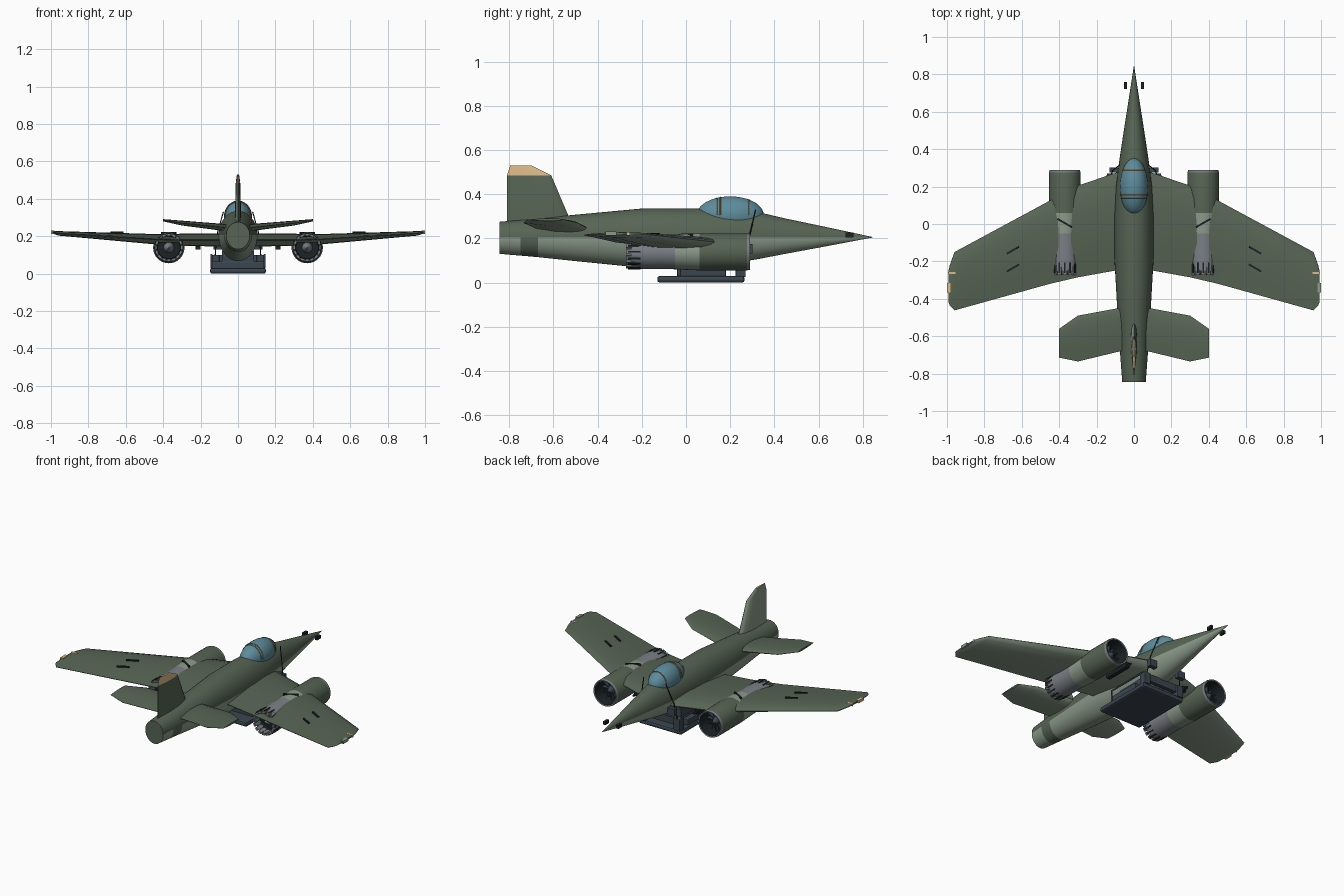
import bpy, bmesh, math
from mathutils import Vector, Matrix

cube = bpy.data.objects.get("Cube")
if cube:
    bpy.data.objects.remove(cube, do_unlink=True)


def material(name, r, g, b):
    m = bpy.data.materials.new(name)
    m.use_nodes = True
    m.diffuse_color = (r, g, b, 1)
    m.node_tree.nodes["Principled BSDF"].inputs["Base Color"].default_value = (r, g, b, 1)
    return m


GREEN = material("olive green", .095, .13, .09)
PALE = material("pale grey green", .26, .33, .255)
GREY = material("engine grey", .2, .215, .24)
SLATE = material("slate blue", .043, .062, .08)
BLACK = material("near black", .012, .016, .019)
GLASS = material("canopy blue", .11, .26, .33)
TAN = material("tan", .72, .5, .26)
FRAME = material("bronze frame", .34, .2, .07)


def finish(name, bm, mats, mirror=False, rule=None, smooth=35):
    bmesh.ops.recalc_face_normals(bm, faces=bm.faces)
    bm.normal_update()
    if rule:
        for f in bm.faces:
            f.material_index = rule(f.calc_center_median(), f.normal)
    me = bpy.data.meshes.new(name)
    bm.to_mesh(me)
    bm.free()
    for m in mats:
        me.materials.append(m)
    ob = bpy.data.objects.new(name, me)
    bpy.context.collection.objects.link(ob)
    if mirror:
        ob.modifiers.new("Mirror", 'MIRROR')
    if smooth:
        bpy.ops.object.select_all(action='DESELECT')
        ob.select_set(True)
        bpy.context.view_layer.objects.active = ob
        bpy.ops.object.shade_smooth_by_angle(angle=math.radians(smooth))
    return ob


def skin(rings):
    """Join matching rings of points into a capped tube."""
    bm = bmesh.new()
    vs = [[bm.verts.new(p) for p in ring] for ring in rings]
    n = len(vs[0])
    for i in range(len(vs) - 1):
        for j in range(n):
            k = (j + 1) % n
            f = bm.faces.new((vs[i][j], vs[i][k], vs[i + 1][k], vs[i + 1][j]))
            f.material_index = i
    for end in (vs[0], vs[-1]):
        bm.faces.new(end).material_index = 0
    return bm


def circle(y, r, cx, cz, n=32):
    return [(cx + r * math.cos(math.tau * i / n), y, cz + r * math.sin(math.tau * i / n))
            for i in range(n)]


def add_box(bm, lo, hi, matrix=Matrix()):
    lo, hi = Vector(lo), Vector(hi)
    place = Matrix.Translation((lo + hi) / 2) @ Matrix.Diagonal((*(hi - lo), 1))
    bmesh.ops.create_cube(bm, size=1, matrix=matrix @ place)


def box(name, lo, hi, mat, mirror=False, bevel=0):
    bm = bmesh.new()
    add_box(bm, lo, hi)
    ob = finish(name, bm, [mat], mirror, smooth=0)
    if bevel:
        mod = ob.modifiers.new("Bevel", 'BEVEL')
        mod.width, mod.segments = bevel, 2


def rod(name, points, radius, mat, mirror=False):
    """Sweep a small tube along a path."""
    cu = bpy.data.curves.new(name, 'CURVE')
    cu.dimensions, cu.bevel_depth, cu.bevel_resolution = '3D', radius, 1
    sp = cu.splines.new('POLY')
    sp.points.add(len(points) - 1)
    for p, co in zip(sp.points, points):
        p.co = (*co, 1)
    cu.materials.append(mat)
    ob = bpy.data.objects.new(name, cu)
    bpy.context.collection.objects.link(ob)
    if mirror:
        ob.modifiers.new("Mirror", 'MIRROR')


# Airfoil: chord fraction and half thickness
FOIL = [(0, 0), (.03, .2), (.12, .4), (.3, .5), (.6, .43), (.8, .23), (1, .03)]


def airfoil(span, lead, trail, offset, thick, upright=False):
    loop = FOIL + [(c, -h) for c, h in FOIL[:0:-1]]
    pts = []
    for c, h in loop:
        y, t = lead + (trail - lead) * c, offset + h * thick
        pts.append((t, y, span) if upright else (span, y, t))
    return pts


def underside(centre, normal):
    return int(normal.z < -.1)


# Fuselage: station, half width, height above and depth below the colour line
LINE = .205
STATIONS = [(-.845, .063, .07, .075), (-.75, .07, .078, .083), (-.67, .076, .085, .09),
            (-.5, .087, .102, .108), (-.2, .104, .13, .138), (.05, .104, .13, .138),
            (.2, .096, .124, .12), (.33, .08, .113, .098), (.45, .062, .085, .075),
            (.65, .031, .043, .038), (.845, .001, .001, .001)]
rings = []
for y, w, up, down in STATIONS:
    ring = []
    for x, _, s in circle(y, 1, 0, 0, 40):
        ring.append((x * w, y, LINE + s * (up if s > 0 else down)))
    rings.append(ring)
finish("fuselage", skin(rings), [GREEN, PALE],
       rule=lambda c, n: int(c.z < LINE - .0005 and not -.75 < c.y < -.67 and c.y > -.844))

# Wings and tailplanes, pale below
finish("wings", skin([airfoil(.05, .29, -.24, .18, .07), airfoil(.3, .205, -.285, .18, .066),
                      airfoil(.45, .125, -.32, .184, .055), airfoil(.96, -.15, -.462, .215, .024),
                      airfoil(.985, -.22, -.435, .22, .016), airfoil(.992, -.25, -.42, .221, .01)]),
       [GREEN, PALE], True, underside)
finish("tailplanes", skin([airfoil(.03, -.44, -.67, .242, .04), airfoil(.3, -.49, -.735, .27, .026),
                           airfoil(.4, -.56, -.715, .285, .012)]), [GREEN, PALE], True, underside)

# Fin, pale on its right face and tan-capped on its left
finish("tail_fin", skin([airfoil(.25, -.51, -.81, 0, .036, True),
                         airfoil(.485, -.61, -.81, 0, .024, True),
                         airfoil(.53, -.7, -.795, 0, .012, True)]),
       [GREEN, PALE, TAN], rule=lambda c, n: 1 if n.x < -.1 else 2 * int(c.z > .486))

# Slanted wing slots and nacelle straps: place, half length, angle
for name, place, half, angle in (("front_wing_slots", (.647, -.14, .217), .038, -30),
                                 ("rear_wing_slots", (.647, -.235, .213), .038, -30),
                                 ("nacelle_straps", (.37, .005, .216), .045, 30)):
    bm = bmesh.new()
    turn = Matrix.Translation(place) @ Matrix.Rotation(math.radians(angle), 4, 'Z')
    add_box(bm, (-half, -.005, -.008), (half, .005, .007), turn)
    finish(name, bm, [BLACK], True, smooth=0)

# Wing tip lamps
box("front_tip_lamps", (.955, -.266, .214), (.994, -.256, .228), TAN, True)
box("left_tip_lamp", (.98, -.365, .212), (1, -.315, .23), PALE)
box("right_tip_lamp", (-1, -.365, .212), (-.98, -.315, .23), TAN)

# Engine nacelles: station, radius, colour of the following band
EX, EZ = .37, .139
PROFILE = [(-.2, .004, BLACK), (-.2, .06, BLACK), (-.25, .066, GREY), (-.25, .073, GREY),
           (-.19, .078, GREY), (-.11, .077, GREY), (-.05, .079, PALE), (.06, .084, GREEN),
           (.275, .084, GREY), (.29, .081, GREY), (.288, .073, BLACK), (.2, .066, BLACK),
           (.2, .004, BLACK)]
finish("engine_nacelles", skin([circle(y, r, EX, EZ) for y, r, _ in PROFILE]),
       [m for _, _, m in PROFILE], True)

# Spinners inside intake and exhaust
for name, y0, y1, mat in (("intake_hubs", .2, .26, SLATE), ("exhaust_cones", -.2, -.26, GREY)):
    finish(name, skin([circle(y0, .028, EX, EZ, 16), circle((y0 + y1) / 2, .021, EX, EZ, 16),
                       circle(y1, .002, EX, EZ, 16)]), [mat] * 2, True)


def radial(name, count, lo, hi, mat):
    bm = bmesh.new()
    for i in range(count):
        turn = Matrix.Translation((EX, 0, EZ)) @ Matrix.Rotation(math.tau * i / count, 4, 'Y')
        add_box(bm, lo, hi, turn)
    finish(name, bm, [mat], True, smooth=0)


radial("intake_vanes", 12, (-.003, .2, .02), (.003, .225, .067), SLATE)
radial("exhaust_petals", 16, (-.01, -.272, .062), (.01, -.2, .075), GREY)
radial("petal_actuators", 16, (-.004, -.262, .073), (.004, -.205, .079), BLACK)

# Canopy with frame hoops
CY, CZ, A, B, C = .2, .305, .075, .152, .085
bm = bmesh.new()
bmesh.ops.create_uvsphere(bm, u_segments=32, v_segments=20, radius=1,
                          matrix=Matrix.Translation((0, CY, CZ)) @ Matrix.Diagonal((A, B, C, 1)))
finish("canopy", bm, [GLASS], smooth=60)
for i, y in enumerate((.14, .155, .285)):
    k = math.sqrt(1 - ((y - CY) / B) ** 2)
    rod(f"canopy_hoop_{i + 1}", [(A * k * math.cos(math.pi * t / 20), y,
                                  CZ + C * k * math.sin(math.pi * t / 20)) for t in range(21)],
        .003, FRAME)

# Belly equipment pack
box("belly_skid", (-.15, -.13, 0), (.15, .265, .03), SLATE, bevel=.011)
box("belly_pack", (-.14, -.04, .025), (.14, .18, .065), SLATE, bevel=.005)
box("belly_mount", (-.085, -.03, .06), (.085, .17, .12), SLATE)
box("pack_uprights", (.1, .225, .025), (.145, .27, .1), SLATE, True, .004)
box("pack_crossbar", (-.11, .235, .055), (.11, .26, .1), SLATE)
rod("pack_side_rails", [(.142, -.03, .03), (.142, -.03, .1), (.142, .25, .1)], .006, SLATE, True)

# Nose brackets, support rods, sensors and wing guns
box("nose_brackets", (.08, .275, .13), (.13, .302, .175), SLATE, True)
rod("support_rods", [(.125, .25, .05), (.115, .285, .2), (.078, .315, .33)], .003, BLACK, True)
box("nose_sensors", (.038, .722, .205), (.054, .758, .226), BLACK, True)
box("wing_guns", (.2, .02, .128), (.228, .2, .165), BLACK, True, .004)
rod("gun_barrels", [(.214, .19, .142), (.214, .225, .142)], .007, BLACK, True)
